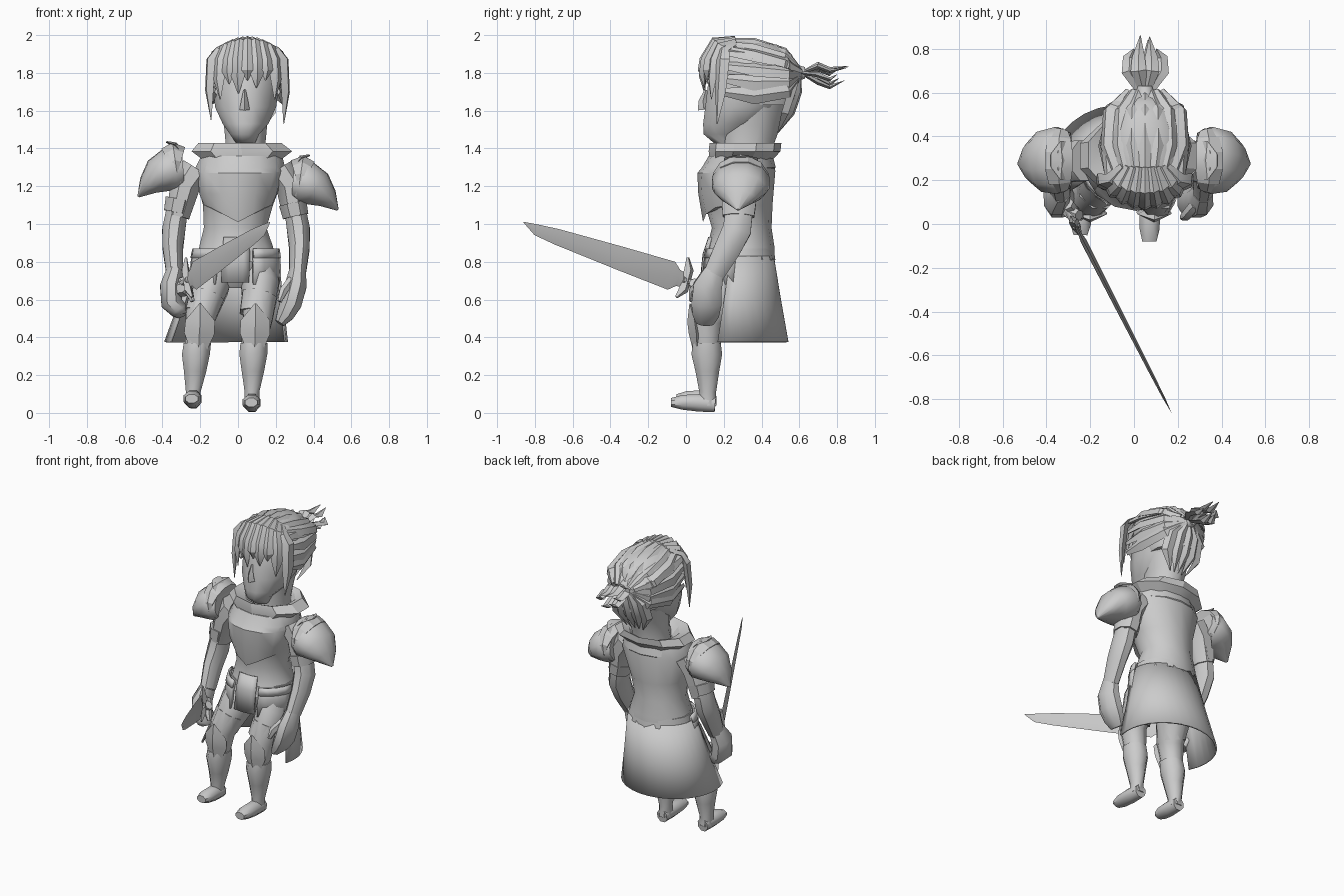
import bpy, bmesh, math
from mathutils import Vector as V

grey = bpy.data.materials.new("plain grey")
grey.diffuse_color = (0.6, 0.6, 0.6, 1)
X, Y, Z = V((1, 0, 0)), V((0, 1, 0)), V((0, 0, 1))
HEAD = V((0.05, 0.34, 1.70))


def finish(name, rings, closed=True, angle=35, thick=0):
    """Skin a list of vertex rings into one object."""
    bm = bmesh.new()
    rs = [[bm.verts.new(p) for p in r] for r in rings]
    n = len(rs[0])
    for r, s in zip(rs, rs[1:]):
        for i in range(n if closed else n - 1):
            j = (i + 1) % n
            bm.faces.new((r[i], r[j], s[j], s[i]))
    if closed:
        bm.faces.new(rs[0])
        bm.faces.new(rs[-1])
    bmesh.ops.recalc_face_normals(bm, faces=bm.faces)
    me = bpy.data.meshes.new(name)
    bm.to_mesh(me)
    bm.free()
    me.materials.append(grey)
    me.shade_smooth()
    me.set_sharp_from_angle(angle=math.radians(angle))
    ob = bpy.data.objects.new(name, me)
    bpy.context.collection.objects.link(ob)
    if thick:
        mod = ob.modifiers.new("thickness", "SOLIDIFY")
        mod.thickness = thick
        mod.offset = 0
    return ob


def tangents(ps):
    return [(ps[min(i + 1, len(ps) - 1)] - ps[max(i - 1, 0)]).normalized() for i in range(len(ps))]


def tube(name, pts, n=8, ref=Y, axis=None, tweak=None, angle=48):
    """Rings of (x, y, z, half width, half depth) along a path."""
    ps = [V(p[:3]) for p in pts]
    rings = []
    for k, (p, t) in enumerate(zip(ps, tangents(ps))):
        t = axis or t
        e1 = t.cross(ref).normalized()
        e2 = e1.cross(t)
        ring = []
        for i in range(n):
            a = 2 * math.pi * (i + 0.5) / n
            q = p + e1 * pts[k][3] * math.cos(a) + e2 * pts[k][4] * math.sin(a)
            ring.append(tweak(k, q) if tweak else q)
        rings.append(ring)
    return finish(name, rings, angle=angle)


def lock(name, pts, widths, th, out=None):
    """Tapered blade with a diamond section; out is the way its face looks."""
    ps = [V(p) for p in pts]
    rings = []
    for p, t, w in zip(ps, tangents(ps), widths):
        side = t.cross(out or (p - HEAD)).normalized()
        up = side.cross(t) * th * w / max(widths)
        rings.append([p + side * w, p + up, p - side * w, p - up])
    return finish(name, rings, angle=30)


def sheet(name, a0, a1, rows, n=10, thick=0.015):
    """Curved panel; angles in degrees, 270 is the front."""
    angs = [math.radians(a0 + (a1 - a0) * i / n) for i in range(n + 1)]
    rings = [[V((cx + rx * math.cos(a), cy + ry * math.sin(a), z)) for a in angs] for cx, cy, z, rx, ry in rows]
    return finish(name, rings, closed=False, thick=thick)


# Head, neck and nose
tube("head", [(.04, .21, 1.425, .05, .06), (.035, .19, 1.475, .08, .10), (.04, .25, 1.53, .125, .165),
              (.04, .30, 1.62, .168, .205), (.045, .34, 1.75, .18, .23), (.05, .36, 1.88, .16, .20)],
     n=12, axis=Z, angle=50)
tube("neck", [(.03, .32, 1.32, .125, .14), (.04, .325, 1.42, .11, .14), (.04, .34, 1.52, .12, .16),
              (.045, .36, 1.64, .14, .18)], n=10, axis=Z, angle=50)
lock("nose", [(.035, .105, 1.71), (.035, .09, 1.65), (.035, .095, 1.605)], [.006, .019, .027], .033, -Y)

# Hair: cap, fringe, swept sides, hanging back and tail
tube("hair_cap", [(.05, .42, 1.63, .14, .16), (.05, .385, 1.72, .176, .21), (.05, .365, 1.82, .184, .234),
                  (.05, .345, 1.9, .165, .218), (.05, .32, 1.948, .12, .17), (.05, .28, 1.97, .06, .1)],
     n=16, axis=Z, angle=50)
tips = [1.55, 1.66, 1.74, 1.69, 1.76, 1.72, 1.76, 1.66, 1.53]
for i, tip in enumerate(tips):
    u = i / 4 - 1
    x, back = .05 + .192 * u, .10 * u * u
    lock("fringe_lock", [(.05 + .10 * u, .26, 1.985 - .03 * u * u), (.05 + .155 * u, .15 + .5 * back, 1.97 - .05 * u * u),
                         (x, .095 + back, 1.87), (x + .01 * u, .082 + back, (1.87 + tip) / 2), (x, .095 + .7 * back, tip)],
         [.02, .036, .044, .036, .003], .024)
for i in range(7):
    u = i / 3 - 1
    lock("crown_lock", [(.05 + .12 * u, .2, 1.975 - .04 * u * u), (.05 + .175 * u, .36, 1.965 - .065 * u * u),
                        (.05 + .165 * u, .52, 1.915 - .06 * u * u), (.05 + .08 * u, .612, 1.81)],
         [.022, .037, .037, .016], .02)
for s in (-1, 1):
    for z in (1.68, 1.75, 1.82, 1.89):
        lock("side_lock", [(.05 + s * .165, .19, z + .02), (.05 + s * (.188 - .02 * (z > 1.85)), .36, z),
                           (.05 + s * .15, .54, z * .7 + .53), (.05 + s * .03, .61, 1.79)],
             [.02, .046, .04, .015], .02)
for i in range(5):
    u = i / 2 - 1
    lock("back_lock", [(.05 + .02 * u, .60, 1.80), (.05 + .11 * u, .59 - .03 * u * u, 1.70),
                       (.05 + .12 * u, .555 - .03 * u * u, 1.59), (.05 + .06 * u, .485, 1.48)],
         [.018, .04, .036, .003], .024)
tube("hair_knot", [(.05, .58, 1.8, .05, .05), (.05, .63, 1.8, .035, .033)], ref=Z)
for dx, dz, end in ((-.072, .02, .80), (-.03, .045, .86), (.03, .035, .855), (.075, -.01, .80), (.02, -.05, .84), (-.04, -.035, .81)):
    lock("tail_lock", [(.05 + dx * .3, .61, 1.8), (.05 + dx, .70, 1.80 + dz), (.05 + dx * .98, .76, 1.775 + dz),
                       (.05 + dx * .7, end, 1.80 + dz * .8)], [.02, .036, .03, .002], .014, Z)

# Torso, breastplate, back yoke and collar
tube("torso", [(-.01, .28, .80, .22, .19), (-.01, .29, .88, .20, .178), (-.015, .295, .98, .17, .158),
               (0, .28, 1.10, .19, .178), (.01, .28, 1.28, .25, .193), (.02, .29, 1.36, .22, .168)],
     n=14, axis=Z)


def pointed_front(k, q):
    # The lower edge dips to a point in front
    if k == 0:
        q.z -= .09 * max(0, 1 - abs(q.x) / .17) if q.y < .2 else 0
    return q


tube("breastplate", [(0, .26, 1.10, .185, .17), (0, .26, 1.16, .21, .195), (.01, .255, 1.27, .23, .195),
                     (.015, .28, 1.30, .235, .195), (.02, .29, 1.36, .22, .17)], n=14, axis=Z, tweak=pointed_front, angle=35)
tube("collar", [(.02, .29, 1.335, .21, .165), (.02, .31, 1.385, .28, .19), (.01, .315, 1.43, .23, .19),
                (.02, .32, 1.41, .17, .15), (.02, .33, 1.34, .11, .10)], n=10, axis=Z, angle=25)

# Hips, belt, skirt and hip plates
tube("pelvis", [(-.015, .28, .66, .10, .11), (-.015, .275, .74, .19, .16), (-.01, .28, .83, .215, .175)], n=12, axis=Z)
tube("belt", [(-.01, .285, .81, .222, .188), (-.01, .285, .87, .21, .18)], n=14, axis=Z)
sheet("skirt", -14, 205, [(-.01, .28, .83, .22, .18), (-.035, .26, .6, .268, .238), (-.063, .24, .375, .322, .298)], 18, .012)
for a in (182, 294):
    sheet("hip_plate", a, a + 62, [(-.01, .285, .86, .22, .188), (-.012, .275, .80, .23, .19), (-.015, .265, .68, .235, .19)], 4, .018)
    sheet("hip_plate_trim", a, a + 62, [(-.01, .285, .87, .225, .193), (-.012, .28, .82, .235, .2)], 4, .012)
sheet("front_panel", 250, 290, [(-.01, .29, .93, .19, .165), (-.01, .28, .84, .21, .185), (-.015, .265, .69, .21, .185)], 4)

# Legs, knee guards, boots
legs = {"right": [(-.13, .28, .78, .105, .14), (-.15, .21, .67, .108, .13), (-.20, .115, .50, .082, .092),
                  (-.215, .11, .38, .07, .076)],
        "left": [(.10, .28, .78, .105, .14), (.118, .21, .67, .105, .13), (.105, .115, .50, .082, .092),
                 (.085, .11, .38, .07, .076)]}
for side, pts in legs.items():
    x, s, h = pts[-1][0], (-1 if side == "right" else -.5), (.02 if side == "right" else 0)
    tube(side + "_thigh", pts + [(x, .11, .30, .065, .07)], n=10)
    tube(side + "_boot", [(x, .11, .37, .078, .08), (x + s * .008, .11, .31, .08, .088), (x + s * .012, .113, .22, .064, .068),
                          (x + s * .022, .115, .11, .042, .048), (x + s * .022, .115, .04 + h, .045, .05)], axis=Z)
    tube(side + "_foot", [(x + s * .02, .155, .045 + h, .04, .045), (x + s * .024, .07, .053 + h, .05, .05),
                          (x + s * .028, -.02 + h, .056 + h, .05, .042), (x + s * .03, -.08 + h * 1.5, .055 + h, .035, .025)], ref=Z)
    lock(side + "_knee_guard", [(x - s * .005, .06, .31), (x - s * .01, .055, .42), (x - s * .015, .045, .49), (x - s * .015, .02, .58)],
         [.035, .08, .078, .004], .04, -Y)
    tube(side + "_thigh_plate", [(pts[1][0] * .7 + pts[2][0] * .3, .165, .62, .10, .105), (x - s * .015, .13, .52, .09, .098)])

# Arms, shoulder armour and hands
for s, up, side in ((1, 0, "left"), (-1, .07, "right")):
    o = .02 if s < 0 else 0
    tube(side + "_upper_arm", [(s * .22, .29, 1.29, .09, .10), (s * .28, .285, 1.20, .085, .10),
                               (s * (.30 + o), .28, 1.04, .068, .085)])
    tube(side + "_elbow_guard", [(s * (.29 + o), .28, 1.11 + o, .08, .098), (s * (.305 + o), .278, 1.04 + o, .074, .09)])
    tube(side + "_forearm", [(s * (.305 + o), .28, 1.06, .062, .078), (s * (.32 + o), .27, .97, .066, .082),
                             (s * (.325 + o), .22, .87, .058, .076), (s * (.315 + o), .15, .74, .048, .06)])
    tube(side + "_hand", [(s * (.315 + o), .15, .75, .048, .058), (s * (.305 + 2.5 * o), .115, .67, .062, .082),
                          (s * (.28 + 3.5 * o), .108, .58, .062, .086), (s * (.25 + 3 * o), .105, .52 + o, .05, .075),
                          (s * (.22 + 4 * o), .10, .475 + 2 * o, .028, .05)])
    tube(side + "_thumb", [(s * (.28 + o), .09, .70, .025, .03), (s * (.24 + o), .04, .645, .025, .026),
                           (s * (.22 + o), .03, .59, .012, .015)], n=6)
    tube(side + "_shoulder_armour", [(s * .29, .29, 1.225 + up, .13, .10), (s * .35, .29, 1.22 + up, .158, .125),
                                     (s * .42, .285, 1.185 + up, .142, .10), (s * .475, .28, 1.135 + up, .09, .058),
                                     (s * .528, .275, 1.075 + up, .008, .006)], n=12, ref=Z)
    tube(side + "_shoulder_rim", [(s * .31, .29, 1.23 + up, .14, .115), (s * .328, .29, 1.235 + up, .152, .132),
                                  (s * .345, .29, 1.225 + up, .15, .125)], n=12, ref=Z, angle=25)
    lock(side + "_shoulder_crest", [(s * .30, .29, 1.31 + up), (s * .335, .29, 1.35 + up), (s * .38, .29, 1.365 + up)],
         [.09, .09, .03], .014, Z - X * s)

# Sword: blade, guard and grip
guard, aim = V((-.27, 0, .70)), V((.17, -.86, .992))
d = (aim - guard).normalized()
flat = d.cross(Z).normalized()
edge = flat.cross(d)
lock("sword_blade", [guard, guard + d * .05, guard + d * .09, guard + d * .4, guard + d * .8, guard + d * .93, aim + Z * .018],
     [.035, .045, .077, .064, .043, .03, .002], .014, flat)
lock("sword_guard", [guard - edge * .10 + d * .03, guard - edge * .05, guard + edge * .06, guard + edge * .12 + d * .025],
     [.008, .028, .028, .008], .022, flat)
tube("sword_grip", [tuple(guard + d * k) + (r, r) for k, r in ((.02, .02), (-.10, .018), (-.11, .028), (-.14, .02))], n=6, ref=Z)
tube("sword_fingers", [(-.33, .09, .65, .035, .04), (-.285, .05, .66, .035, .045), (-.25, .04, .69, .025, .03)], n=6, ref=Z)
